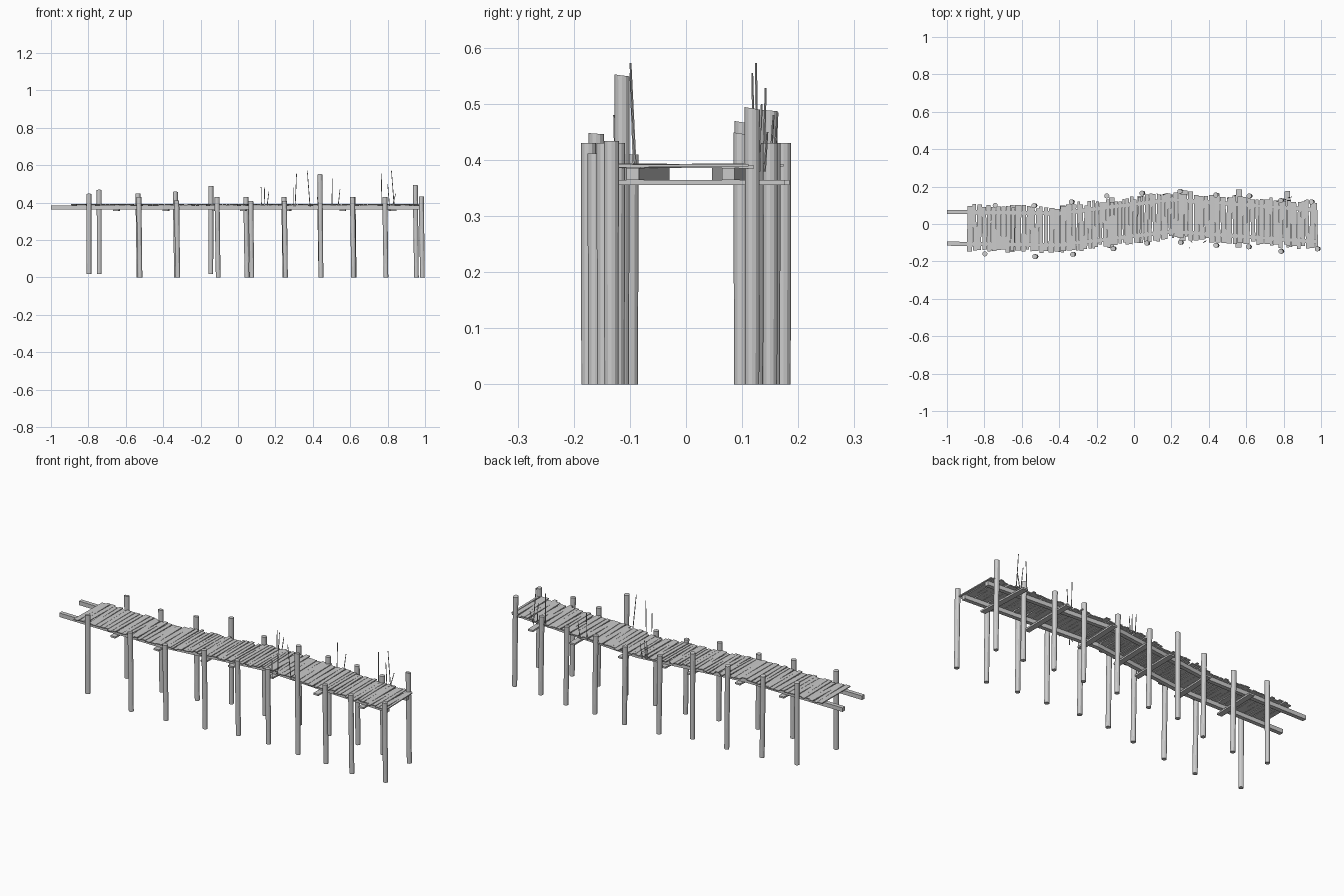
import bpy, bmesh, math, random
from mathutils import Matrix, Vector
random.seed(4)

# Centre line of the walkway (x, y)
PATH = [(-1.0, -0.02), (-0.4, -0.028), (0.2, 0.045), (0.975, -0.01)]

def centre(x):
    for (x0, y0), (x1, y1) in zip(PATH, PATH[1:]):
        if x <= x1:
            break
    return y0 + (y1 - y0) * (x - x0) / (x1 - x0)

def finish(bm, name):
    me = bpy.data.meshes.new(name)
    bm.to_mesh(me)
    bm.free()
    ob = bpy.data.objects.new(name, me)
    bpy.context.collection.objects.link(ob)
    return ob

def add_box(bm, loc, size, yaw=0, roll=0):
    m = (Matrix.Translation(loc) @ Matrix.Rotation(yaw, 4, 'Z')
         @ Matrix.Rotation(roll, 4, 'X') @ Matrix.Diagonal((*size, 1)))
    bmesh.ops.create_cube(bm, size=1, matrix=m)

def add_pole(bm, a, b, r0, r1, sides, slant=0):
    a, b = Vector(a), Vector(b)
    rings = []
    for p, r, s in ((a, r0, 0), (b, r1, slant)):
        ring = []
        for i in range(sides):
            t = 2 * math.pi * i / sides
            dx, dy = r * math.cos(t), r * math.sin(t)
            ring.append(bm.verts.new(p + Vector((dx, dy, s * (dy - r)))))
        rings.append(ring)
    for i in range(sides):
        j = (i + 1) % sides
        bm.faces.new((rings[0][i], rings[0][j], rings[1][j], rings[1][i]))
    bm.faces.new(rings[0][::-1])
    bm.faces.new(rings[1])

# Two long bearers following the bends
for side, label in ((1, "far"), (-1, "near")):
    bm = bmesh.new()
    prev = None
    for x, y in PATH:
        y += side * 0.085
        ring = [bm.verts.new((x, y + dy, z)) for dy, z in
                ((-0.011, 0.364), (0.011, 0.364), (0.011, 0.386), (-0.011, 0.386))]
        if prev:
            for i in range(4):
                j = (i + 1) % 4
                bm.faces.new((prev[i], prev[j], ring[j], ring[i]))
        else:
            bm.faces.new(ring)
        prev = ring
    bm.faces.new(prev[::-1])
    bmesh.ops.recalc_face_normals(bm, faces=bm.faces[:])
    finish(bm, label + "_bearer")

# Cross beams under the bearers
bm = bmesh.new()
for x, off, length in ((-0.65, 0, 0.25), (-0.385, 0, 0.25), (-0.12, 0, 0.27), (0.03, 0, 0.25),
                       (0.265, 0.005, 0.27), (0.56, 0.01, 0.31), (0.825, 0.025, 0.30)):
    add_box(bm, (x, centre(x) + off, 0.36), (0.03, length, 0.009), random.uniform(-0.05, 0.05))
finish(bm, "cross_beams")

# Deck planks of uneven width and length
bm = bmesh.new()
x = -0.892
while x < 0.975:
    w = random.uniform(0.017, 0.032) if not -0.36 < x < 0.2 else random.uniform(0.013, 0.022)
    w = min(w, 0.982 - x)
    length = random.uniform(0.225, 0.25) if x < -0.35 else random.uniform(0.225, 0.262)
    add_box(bm, (x + w / 2, centre(x) + random.uniform(-0.006, 0.006), 0.3895 + random.uniform(-0.001, 0.001)),
            (w - 0.001, length, 0.005), random.uniform(-0.03, 0.03), random.uniform(-0.012, 0.012))
    x += w + random.uniform(0.0, 0.0035)
finish(bm, "deck_planks")

# Posts: x, y, top, bottom
POSTS = [(-0.742, 0.100, 0.465, 0.018), (-0.535, 0.098, 0.445, 0), (-0.335, 0.118, 0.455, 0),
         (-0.145, 0.150, 0.487, 0.018), (0.042, 0.165, 0.43, 0), (0.245, 0.174, 0.43, 0),
         (0.437, 0.155, 0.43, 0), (0.615, 0.150, 0.43, 0), (0.785, 0.125, 0.43, 0),
         (0.948, 0.118, 0.49, 0),
         (-0.797, -0.160, 0.446, 0.018), (-0.53, -0.174, 0.43, 0), (-0.328, -0.162, 0.412, 0),
         (-0.112, -0.132, 0.43, 0), (0.068, -0.102, 0.41, 0), (0.248, -0.098, 0.41, 0),
         (0.438, -0.114, 0.549, 0), (0.612, -0.122, 0.43, 0), (0.785, -0.146, 0.43, 0),
         (0.98, -0.133, 0.434, 0)]
bm = bmesh.new()
for x, y, top, bot in POSTS:
    lean = 0.006 if bot == 0 else 0
    add_pole(bm, (x + lean, y, bot), (x, y, top), 0.0125, 0.0135, 12, random.uniform(-0.2, 0.0) if top > 0.44 else 0)
finish(bm, "posts")

# Thin reeds growing beside the deck: x, y, top x, top y, top z
REEDS = [(0.125, 0.158, 0.123, 0.163, 0.485), (0.14, 0.150, 0.142, 0.156, 0.48),
         (0.155, 0.157, 0.165, 0.161, 0.46), (0.295, -0.125, 0.295, -0.128, 0.48),
         (0.305, -0.092, 0.313, -0.099, 0.555), (0.385, -0.09, 0.37, -0.099, 0.573),
         (0.503, 0.138, 0.503, 0.142, 0.528), (0.535, 0.150, 0.545, 0.155, 0.47),
         (0.765, 0.122, 0.768, 0.118, 0.555), (0.81, 0.130, 0.80, 0.135, 0.50),
         (0.835, 0.126, 0.82, 0.125, 0.573), (0.825, 0.140, 0.843, 0.145, 0.45)]
bm = bmesh.new()
for x, y, tx, ty, tz in REEDS:
    add_pole(bm, (x, y, 0.38), (tx, ty, tz), 0.0025, 0.0018, 5)
finish(bm, "reeds")
